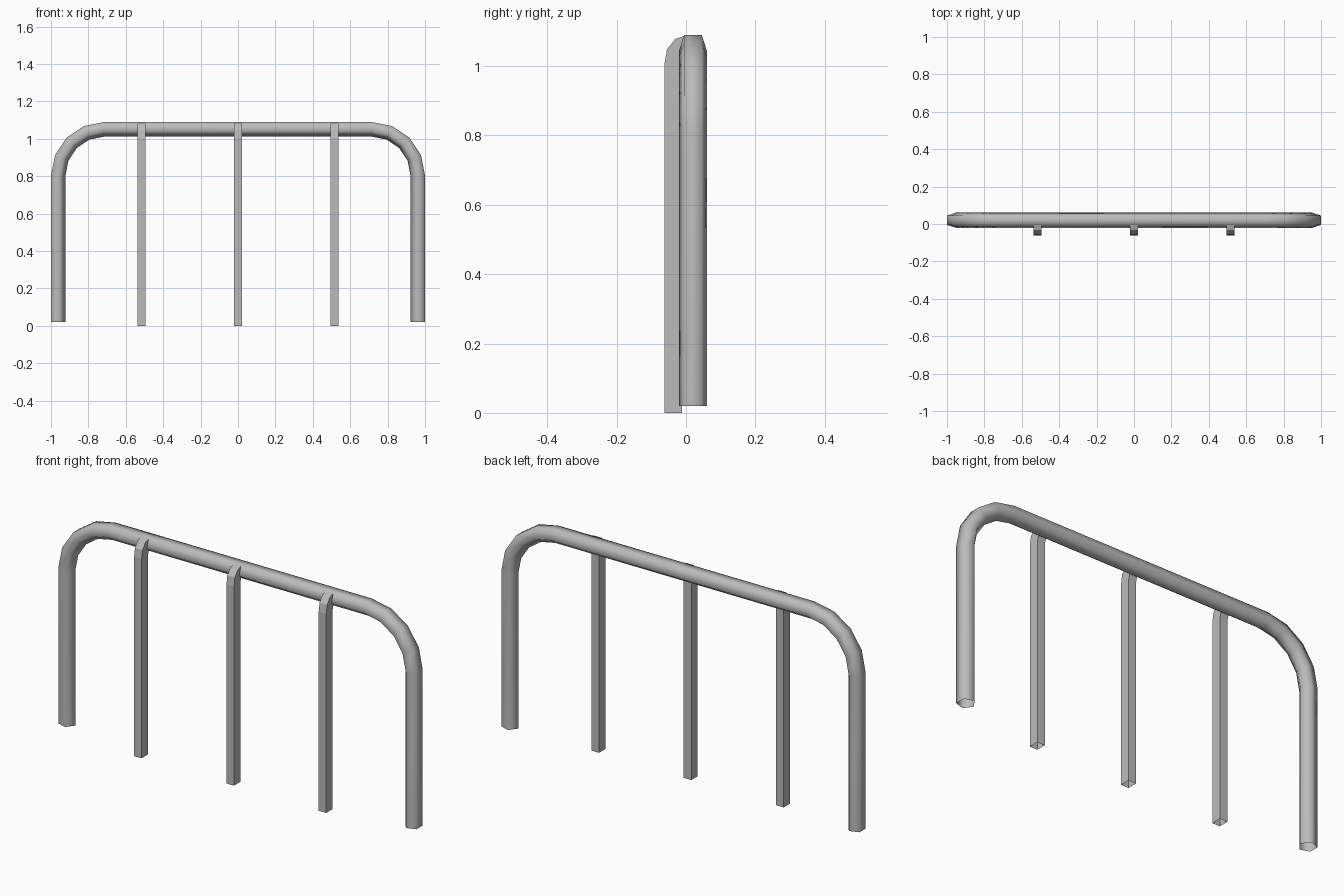
import bpy
import bmesh
from math import sin, cos, pi, radians

cube = bpy.data.objects.get("Cube")
if cube:
    bpy.data.objects.remove(cube)

# Single bare metal colour
metal = bpy.data.materials.new("grey metal")
metal.use_nodes = True
grey = (0.5, 0.5, 0.5, 1)
metal.diffuse_color = grey
metal.node_tree.nodes["Principled BSDF"].inputs["Base Color"].default_value = grey


def loft(name, rings, smooth):
    """Open-ended hollow tube through equal-sized rings of points."""
    bm = bmesh.new()
    loops = [[bm.verts.new(p) for p in ring] for ring in rings]
    for a, b in zip(loops, loops[1:]):
        n = len(a)
        for i in range(n):
            j = (i + 1) % n
            bm.faces.new((a[i], a[j], b[j], b[i]))
    bmesh.ops.recalc_face_normals(bm, faces=bm.faces)
    for f in bm.faces:
        f.smooth = smooth
    mesh = bpy.data.meshes.new(name)
    bm.to_mesh(mesh)
    bm.free()
    mesh.materials.append(metal)
    obj = bpy.data.objects.new(name, mesh)
    bpy.context.collection.objects.link(obj)
    return obj


# Rail: five-sided pipe, flat side outward, bent at both corners
PIPE_R, PIPE_Y = 0.043, 0.02
BEND_R, BEND_X, BEND_Z, STEPS = 0.25, 0.715, 0.805, 4
FOOT_Z = 0.02
section = [(PIPE_R * cos(radians(36 + 72 * i)), PIPE_R * sin(radians(36 + 72 * i)))
           for i in range(5)]


def pipe_ring(cx, cz, angle):
    """Pipe section whose outward direction lies at angle in the xz plane."""
    return [(cx + (BEND_R + u) * cos(angle), PIPE_Y + v, cz + (BEND_R + u) * sin(angle))
            for u, v in section]


rings = [pipe_ring(BEND_X, FOOT_Z, 0)]
for side, start in ((1, 0), (-1, pi / 2)):
    for i in range(STEPS + 1):
        rings.append(pipe_ring(side * BEND_X, BEND_Z, start + i * pi / 2 / STEPS))
rings.append(pipe_ring(-BEND_X, FOOT_Z, pi))
loft("rail_pipe", rings, True)

# Upright bars: square tubes curling back into the rail; (front y, z), (back y, z)
bar_profile = [
    ((-0.062, 0), (-0.012, 0)),
    ((-0.062, 1.005), (-0.012, 1.0)),
    ((-0.055, 1.048), (-0.006, 1.024)),
    ((-0.031, 1.078), (0.004, 1.036)),
    ((-0.003, 1.087), (0.014, 1.04)),
]
HALF = 0.021
for name, x in (("right_bar", -0.516), ("middle_bar", 0), ("left_bar", 0.515)):
    bar = [[(x - HALF, *f), (x + HALF, *f), (x + HALF, *b), (x - HALF, *b)]
           for f, b in bar_profile]
    loft(name, bar, False)
